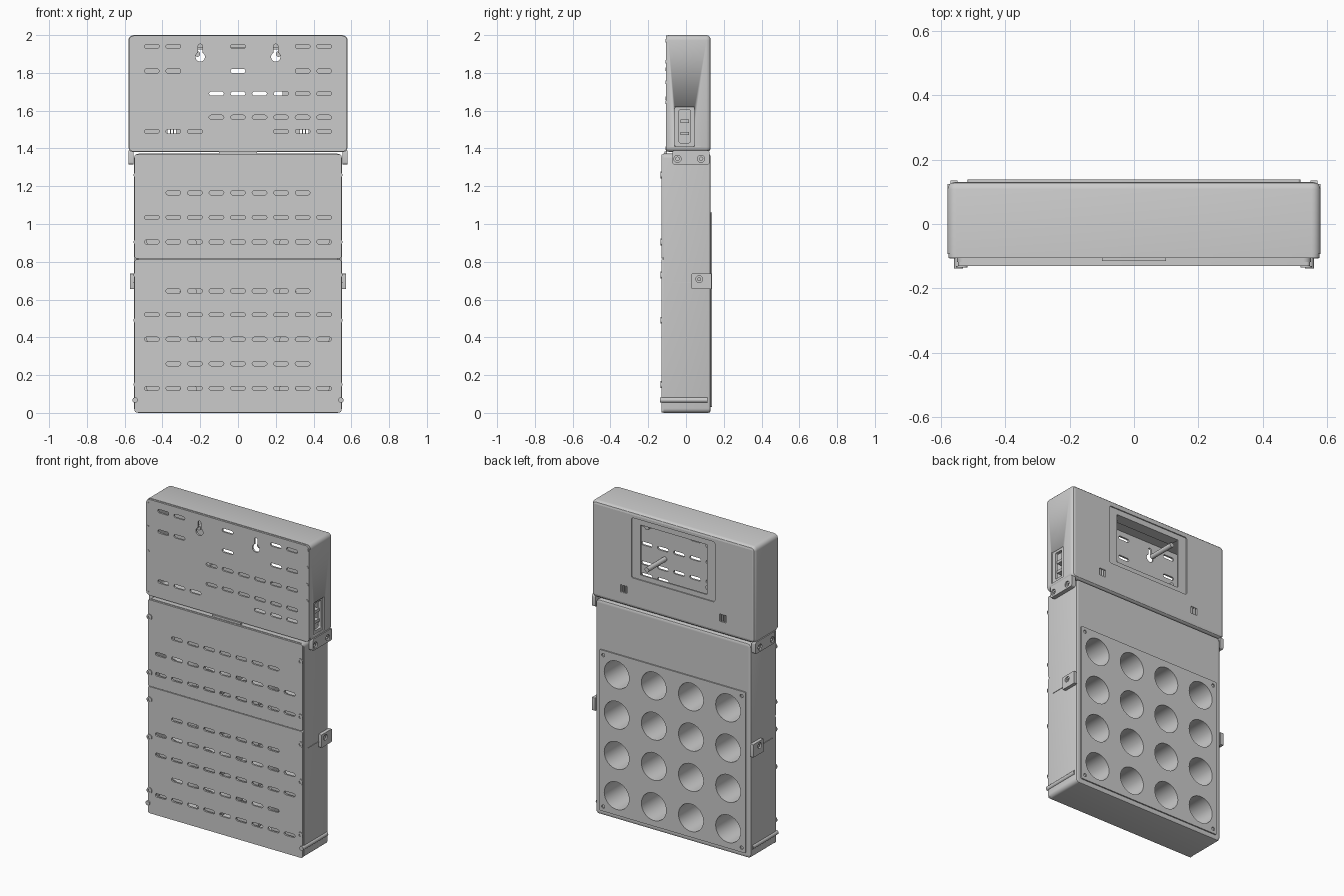
import bpy, bmesh
from math import sin, cos, pi
from mathutils import Vector

cube = bpy.data.objects.get("Cube")
if cube:
    bpy.data.objects.remove(cube, do_unlink=True)

grey = bpy.data.materials.new("light_grey")
grey.use_nodes = True
grey.diffuse_color = (0.6, 0.6, 0.6, 1)
grey.node_tree.nodes["Principled BSDF"].inputs["Base Color"].default_value = (0.6, 0.6, 0.6, 1)
parts = []


# outline helpers: lists of flat points
def arc(cx, cy, r, a0, a1, n):
    return [(cx + r * cos(a0 + (a1 - a0) * i / n), cy + r * sin(a0 + (a1 - a0) * i / n)) for i in range(n + 1)]


def circle(cx, cy, r, n=32):
    return arc(cx, cy, r, 0, 2 * pi, n)[:-1]


def rounded(u0, u1, v0, v1, r=0.0, inset=0.0):
    u0, u1, v0, v1, r = u0 + inset, u1 - inset, v0 + inset, v1 - inset, r - inset
    if r <= 0:
        return [(u0, v0), (u1, v0), (u1, v1), (u0, v1)]
    pts = []
    for k, (u, v) in enumerate([(u1 - r, v1 - r), (u0 + r, v1 - r), (u0 + r, v0 + r), (u1 - r, v0 + r)]):
        pts += arc(u, v, r, k * pi / 2, (k + 1) * pi / 2, 5)
    return pts


def slot(cx, cy, length=0.078, height=0.022):
    r = height / 2
    d = length / 2 - r
    return arc(cx + d, cy, r, -pi / 2, pi / 2, 6) + arc(cx - d, cy, r, pi / 2, 3 * pi / 2, 6)


def keyhole(cx):
    return arc(cx, 1.885, 0.025, 0.65 * pi, 2.35 * pi, 20) + arc(cx, 1.942, 0.011, 0, pi, 8)


def finish(name, bm):
    bmesh.ops.remove_doubles(bm, verts=bm.verts, dist=1e-5)
    bmesh.ops.recalc_face_normals(bm, faces=bm.faces)
    mesh = bpy.data.meshes.new(name)
    bm.to_mesh(mesh)
    bm.free()
    mesh.materials.clear()
    mesh.materials.append(grey)
    obj = bpy.data.objects.new(name, mesh)
    bpy.context.collection.objects.link(obj)
    parts.append(obj)
    return obj


# flat plate with holes: filled outlines, extruded from a to b along the axis
def plate(name, outlines, a, b, axis="Y"):
    curve = bpy.data.curves.new(name, "CURVE")
    curve.dimensions = "2D"
    curve.fill_mode = "BOTH"
    curve.extrude = abs(b - a) / 2
    for pts in outlines:
        s = curve.splines.new("POLY")
        s.points.add(len(pts) - 1)
        for p, (u, v) in zip(s.points, pts):
            p.co = (u, v, 0, 1)
        s.use_cyclic_u = True
    tmp = bpy.data.objects.new(name + "_outline", curve)
    bpy.context.collection.objects.link(tmp)
    bpy.context.view_layer.update()
    dg = bpy.context.evaluated_depsgraph_get()
    mesh = bpy.data.meshes.new_from_object(tmp.evaluated_get(dg))
    bm = bmesh.new()
    bm.from_mesh(mesh)
    bpy.data.objects.remove(tmp, do_unlink=True)
    bpy.data.curves.remove(curve)
    bpy.data.meshes.remove(mesh)
    mid = (a + b) / 2
    for v in bm.verts:
        u, w, d = v.co
        v.co = Vector((u, d + mid, w)) if axis == "Y" else Vector((d + mid, u, w))
    return finish(name, bm)


# hollow shell: closed (inset, y) section swept round a rounded rectangle
def shell(name, rect, section):
    bm = bmesh.new()
    rings = [[bm.verts.new((u, y, v)) for u, v in rounded(*rect, inset=i)] for i, y in section]
    n = len(rings[0])
    for k, ring in enumerate(rings):
        nxt = rings[(k + 1) % len(rings)]
        for j in range(n):
            bm.faces.new((ring[j], ring[(j + 1) % n], nxt[(j + 1) % n], nxt[j]))
    return finish(name, bm)


def box(name, x0, x1, y0, y1, z0, z1):
    return plate(name, [rounded(x0, x1, z0, z1)], y0, y1)


STEP = 0.114


def slot_rows(rows):
    return [slot(k * STEP, z) for z, cols in rows for k in cols]


wide, mid7 = range(-4, 5), range(-3, 4)
ends = (-4, -3, 0, 3, 4)

# upper housing
upper = (-0.58, 0.58, 1.38, 2.0, 0.028)
upper_shell = shell("upper_shell", upper, [(0, -0.093), (0, 0.108), (0.003, 0.119), (0.01, 0.127),
                                           (0.022, 0.13), (0.022, 0.115), (0.014, 0.105), (0.014, -0.093)])
plate("upper_front_cover", [rounded(*upper, inset=0.003), keyhole(-0.2), keyhole(0.2)] + slot_rows([
    (1.94, ends), (1.81, ends), (1.69, range(-1, 5)), (1.565, range(-1, 5)),
    (1.49, (-4, -3, -2, 2, 3, 4))]), -0.105, -0.093)

vents = [rounded(c + o - 0.006, c + o + 0.006, 1.463, 1.51) for c in (-0.35, 0.35) for o in (-0.017, 0, 0.017)]
back_rim = rounded(*upper, inset=0.022)
plate("upper_back_face", [back_rim, rounded(-0.295, 0.295, 1.575, 1.96, 0.012)] + vents, 0.123, 0.13)
plate("upper_back_inner", [back_rim, rounded(-0.235, 0.235, 1.605, 1.925)] + vents, 0.113, 0.123)
box("window_top_bar", -0.235, 0.235, 0.05, 0.113, 1.925, 1.935)
plate("window_posts", [circle(x, z, 0.015, 16) for x in (-0.215, 0.215) for z in (1.63, 1.9)], -0.093, 0.09)

# side switch opening on the +x wall
cutter = box("switch_cutter", 0.54, 0.62, -0.06, 0.045, 1.41, 1.62)
parts.remove(cutter)
cutter.hide_render = True
cutter.hide_viewport = True
cut = upper_shell.modifiers.new("switch_opening", "BOOLEAN")
cut.operation = "DIFFERENCE"
cut.solver = "EXACT"
cut.object = cutter
plate("switch_frame", [rounded(-0.06, 0.045, 1.41, 1.62, 0.008), rounded(-0.036, 0.022, 1.43, 1.605, 0.006)],
      0.555, 0.572, "X")
plate("switch_back", [rounded(-0.07, 0.055, 1.4, 1.63)], 0.515, 0.525, "X")
for z in (1.47, 1.535):
    box("switch_bar", 0.525, 0.565, -0.03, 0.016, z, z + 0.018)

# lower housing
lower = (-0.55, 0.55, 0.0, 1.372, 0.024)
shell("lower_shell", lower, [(0, -0.118), (0, 0.118), (0.003, 0.126), (0.012, 0.13),
                             (0.02, 0.13), (0.02, 0.115), (0.014, 0.105), (0.014, -0.118)])
SPLIT = 0.815
rows = [(1.165, mid7), (1.035, wide), (0.905, wide), (0.645, mid7), (0.52, wide),
        (0.39, wide), (0.26, mid7), (0.13, wide)]
for name, z0, z1 in (("lower_front_cover", 0.003, SPLIT - 0.002), ("middle_front_cover", SPLIT + 0.002, 1.369)):
    plate(name, [rounded(-0.547, 0.547, z0, z1, 0.01)] + slot_rows([r for r in rows if z0 < r[0] < z1]),
          -0.13, -0.118)
box("cover_joint_strip", -0.53, 0.53, -0.118, -0.112, SPLIT - 0.02, SPLIT + 0.02)
box("top_latch", -0.1, 0.1, -0.115, -0.1, 1.366, 1.385)

# back panel with the grid of round cells
centres = [((i - 1.5) * 0.263, 0.155 + j * 0.258) for i in range(4) for j in range(4)]
cells = [circle(x, z, 0.088) for x, z in centres]
corners = [circle(sx * 0.49, z, 0.011, 16) for sx in (-1, 1) for z in (0.06, 1.03)]
plate("lower_back_face", [rounded(*lower, inset=0.02)] + cells, 0.115, 0.13)
plate("cell_panel", [rounded(-0.517, 0.517, 0.03, 1.06, 0.008)] + cells + corners, 0.13, 0.138)
plate("cell_tubes", cells + [circle(x, z, 0.094) for x, z in centres], -0.1, 0.115)
plate("cell_floors", [circle(x, z, 0.094) for x, z in centres], -0.106, -0.1)

# parts that repeat on both sides
for s in (-1, 1):
    side = "right" if s < 0 else "left"
    # ears joining the two housings
    ear = [rounded(-0.072, 0.125, 1.315, 1.39, 0.012)]
    ear_holes = [circle(y, 1.345, 0.019, 20) for y in (-0.045, 0.08)]
    plate(side + "_ear", ear + ear_holes, s * 0.553, s * 0.58, "X")
    plate(side + "_ear_screws", ear_holes + [circle(y, 1.345, 0.009, 16) for y in (-0.045, 0.08)],
          s * 0.553, s * 0.572, "X")
    # clip tab with strap line
    plate(side + "_clip", [rounded(0.03, 0.135, 0.655, 0.738, 0.004), circle(0.07, 0.708, 0.018, 20)],
          s * 0.549, s * 0.571, "X")
    plate(side + "_clip_screw", [circle(0.07, 0.708, 0.018, 20), circle(0.07, 0.708, 0.008, 16)],
          s * 0.549, s * 0.562, "X")
    plate(side + "_strap", [rounded(-0.085, 0.03, 0.687, 0.692)], s * 0.549, s * 0.553, "X")
    # hinge rod near the base
    plate(side + "_hinge_rod", [circle(s * 0.545, 0.068, 0.014, 20)], -0.138, 0.115)
    # screw heads on the covers
    heads = [(s * 0.535, z) for z in (0.15, 0.49, 0.73, 0.905, 1.26)]
    plate(side + "_lower_screws", [circle(x, z, r, 20) for x, z in heads for r in (0.018, 0.009)], -0.135, -0.13)
    heights = (1.4, 1.665, 1.82, 1.97) if s < 0 else (1.645, 1.75, 1.86, 1.97)
    plate(side + "_upper_screws", [circle(s * 0.564, z, 0.009, 16) for z in heights], -0.108, -0.105)

# smooth curved walls, keep crisp edges
bpy.ops.object.select_all(action="DESELECT")
for o in parts:
    o.select_set(True)
bpy.context.view_layer.objects.active = parts[0]
bpy.ops.object.shade_smooth_by_angle(angle=pi / 6)
